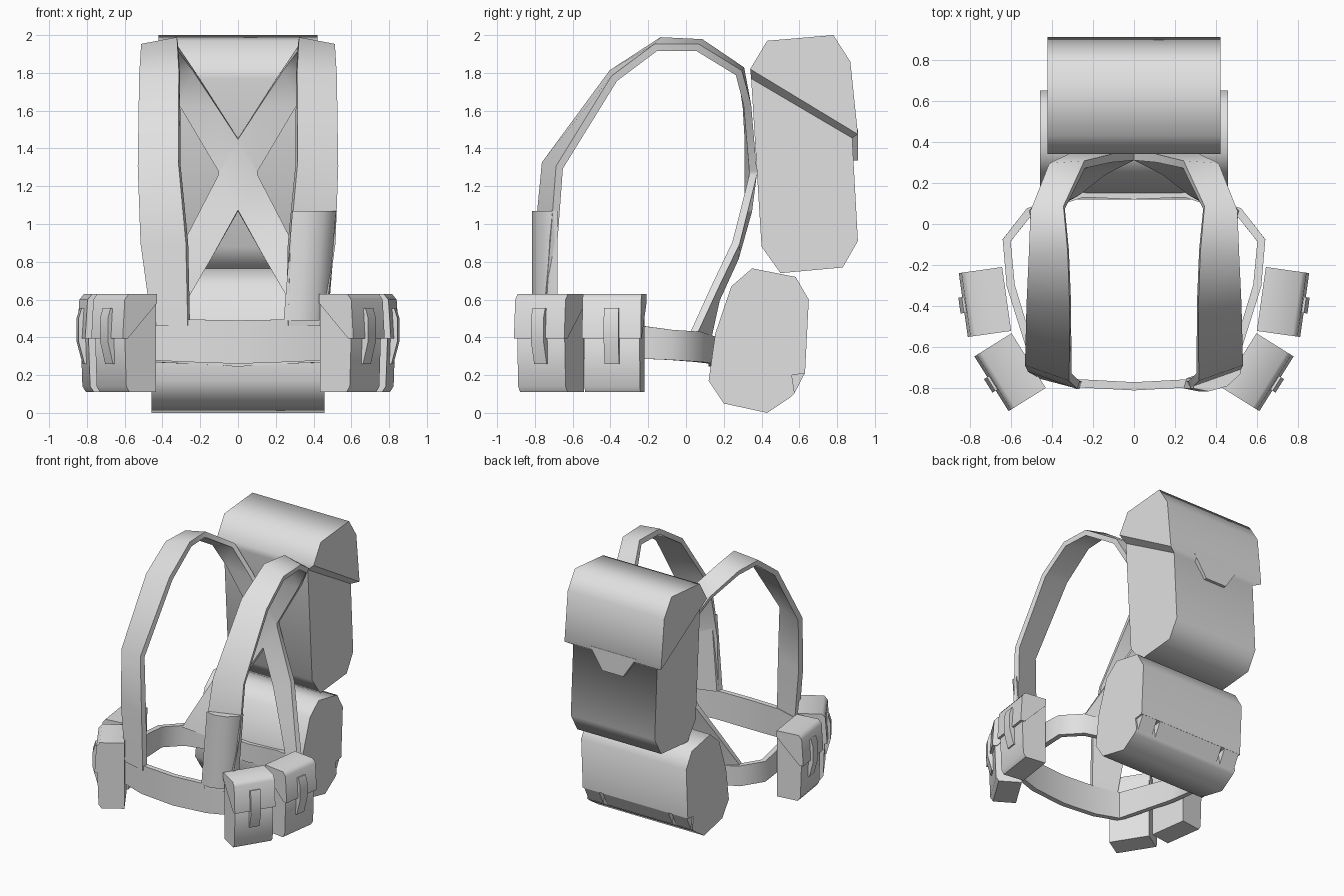
import bpy, bmesh, math
from mathutils import Matrix, Vector

if "Cube" in bpy.data.objects:
    bpy.data.objects.remove(bpy.data.objects["Cube"])

GREY = (0.75, 0.75, 0.75, 1)
grey = bpy.data.materials.new("light_grey_canvas")
grey.use_nodes = True
grey.diffuse_color = GREY
grey.node_tree.nodes["Principled BSDF"].inputs["Base Color"].default_value = GREY


def finish(name, bm, smooth, mirror=False, thickness=0):
    bmesh.ops.recalc_face_normals(bm, faces=bm.faces)
    mesh = bpy.data.meshes.new(name)
    bm.to_mesh(mesh)
    bm.free()
    mesh.materials.append(grey)
    ob = bpy.data.objects.new(name, mesh)
    bpy.context.collection.objects.link(ob)
    bpy.ops.object.select_all(action='DESELECT')
    ob.select_set(True)
    bpy.context.view_layer.objects.active = ob
    if mirror:
        ob.modifiers.new("Mirror", 'MIRROR').merge_threshold = 0.002
    if thickness:
        solid = ob.modifiers.new("Solidify", 'SOLIDIFY')
        solid.thickness = thickness
        solid.offset = 0
    for mod in list(ob.modifiers):
        bpy.ops.object.modifier_apply(modifier=mod.name)
    bpy.ops.object.shade_smooth_by_angle(angle=math.radians(smooth))
    return ob


def prism(name, profile, half, matrix=Matrix(), mirror=False, smooth=60, caps=None):
    """Extrude a (y, z[, half width]) profile both ways along local x; caps lists the end polygons."""
    bm = bmesh.new()
    n = len(profile)
    sides = []
    for s in (-1, 1):
        side = [bm.verts.new(matrix @ Vector((s * (p[2] if len(p) > 2 else half), p[0], p[1])))
                for p in profile]
        sides.append(side)
        for cap in caps or [range(n)]:
            bm.faces.new([side[i] for i in cap])
    for i in range(n):
        j = (i + 1) % n
        bm.faces.new((sides[0][i], sides[0][j], sides[1][j], sides[1][i]))
    return finish(name, bm, smooth, mirror)


def ribbon(name, stations, thickness):
    """Mirrored strap through pairs of edge points."""
    bm = bmesh.new()
    rows = [[bm.verts.new(p) for p in pair] for pair in stations]
    for a, b in zip(rows, rows[1:]):
        bm.faces.new((a[0], a[1], b[1], b[0]))
    return finish(name, bm, 50, True, thickness)


# Main pack: wide lid on top, sloping lip, narrower body below
pack = prism("main_pack", [
    (0.34, 1.82, 0.42), (0.43, 1.97, 0.42), (0.78, 2.0, 0.42), (0.87, 1.86, 0.42),
    (0.91, 1.475, 0.42), (0.88, 1.455, 0.365), (0.91, 0.91, 0.365), (0.83, 0.77, 0.365),
    (0.50, 0.74, 0.365), (0.40, 0.88, 0.365), (0.345, 1.77, 0.365)], 0.42, smooth=63,
    caps=[range(5), (0, 4, 5, 10), range(5, 11)])
for face in pack.data.polygons:      # keep the ends and side lips crisp
    if abs(face.normal.x) > 0.4:
        face.use_smooth = False

# Lid tongue on the back of the pack
to_back = Matrix.Translation((0, 0.885, 0)) @ Matrix.Rotation(math.pi / 2, 4, 'Z')
prism("pack_lid_tongue", [(-0.2, 1.50), (0.2, 1.50), (0.09, 1.335), (-0.09, 1.335)],
      0.025, to_back, smooth=20)

# Lower bag with a notch under its rear edge, filled by cover tabs with slits between
prism("lower_bag", [(0.12, 0.17), (0.20, 0.05), (0.43, 0.0), (0.55, 0.08), (0.575, 0.105),
                    (0.56, 0.20), (0.63, 0.21), (0.65, 0.60), (0.58, 0.72), (0.35, 0.765),
                    (0.24, 0.67), (0.155, 0.42)], 0.457)
for name, x, half in (("middle_cover_tab", 0, 0.285), ("left_cover_tab", 0.38, 0.065),
                      ("right_cover_tab", -0.38, 0.065)):
    prism(name, [(0.63, 0.212), (0.555, 0.202), (0.572, 0.10)], half, Matrix.Translation((x, 0, 0)))

# Shoulder straps: up the chest, over the shoulder, crossing on the back, down to the belt
ribbon("shoulder_strap", [
    ((0.26, -0.785, 0.46), (0.45, -0.735, 0.46)),
    ((0.27, -0.785, 0.90), (0.51, -0.70, 0.90)),
    ((0.31, -0.745, 1.32), (0.525, -0.67, 1.30)),
    ((0.31, -0.39, 1.80), (0.52, -0.38, 1.77)),
    ((0.32, -0.13, 1.97), (0.51, -0.16, 1.935)),
    ((0.34, 0.08, 1.96), (0.50, 0.06, 1.935)),
    ((0.24, 0.29, 1.82), (0.41, 0.28, 1.80)),
    ((0.11, 0.32, 1.62), (0.31, 0.325, 1.63)),
    ((0, 0.33, 1.45), (0.10, 0.355, 1.28)),
    ((0, 0.33, 1.07), (0.10, 0.355, 1.26)),
    ((0.14, 0.26, 0.82), (0.29, 0.265, 0.90)),
    ((0.27, 0.16, 0.60), (0.40, 0.15, 0.66)),
    ((0.36, 0.11, 0.37), (0.51, 0.04, 0.42))], 0.04)

# Belt as a half loop: x, y, bottom, top
belt = [(0, -0.79, 0.26, 0.49), (0.28, -0.775, 0.27, 0.495), (0.47, -0.72, 0.28, 0.49),
        (0.60, -0.30, 0.29, 0.47), (0.62, -0.08, 0.28, 0.44), (0.51, 0.06, 0.27, 0.43),
        (0.25, 0.15, 0.26, 0.40), (0, 0.14, 0.245, 0.39)]
ribbon("belt", [((x, y, lo), (x, y, hi)) for x, y, lo, hi in belt], 0.04)

# Padded sleeve on the left chest strap, leaning outward with it
upright = Matrix(((0.08, 1, 0, 0), (0, 0, 1, 0), (1, 0, 0, 0.78), (0, 0, 0, 1)))
prism("strap_sleeve", [(0.265, -0.80), (0.34, -0.815), (0.43, -0.79), (0.495, -0.73),
                       (0.50, -0.68), (0.28, -0.75)], 0.29, upright, smooth=50)

# Belt pouches, two per side, each with lid and closing loop
for tag, x, y, angle in (("side", 0.62, -0.365, -8), ("front", 0.513, -0.665, -32)):
    place = Matrix.Translation((x, y, 0)) @ Matrix.Rotation(math.radians(angle - 90), 4, 'Z')
    prism(tag + "_pouch_body", [(0, 0.11), (0.165, 0.11), (0.185, 0.14), (0.195, 0.42), (0.1, 0.58),
                                (0, 0.60)], 0.148, place, True, 40)
    prism(tag + "_pouch_lid", [(0, 0.58), (0, 0.63), (0.175, 0.63), (0.20, 0.60), (0.213, 0.395),
                               (0.18, 0.395)], 0.157, place, True, 60)
    prism(tag + "_pouch_loop", [(0.19, 0.55), (0.215, 0.555), (0.232, 0.50), (0.232, 0.38),
                                (0.20, 0.26), (0.18, 0.26)], 0.039, place, True, 50)
